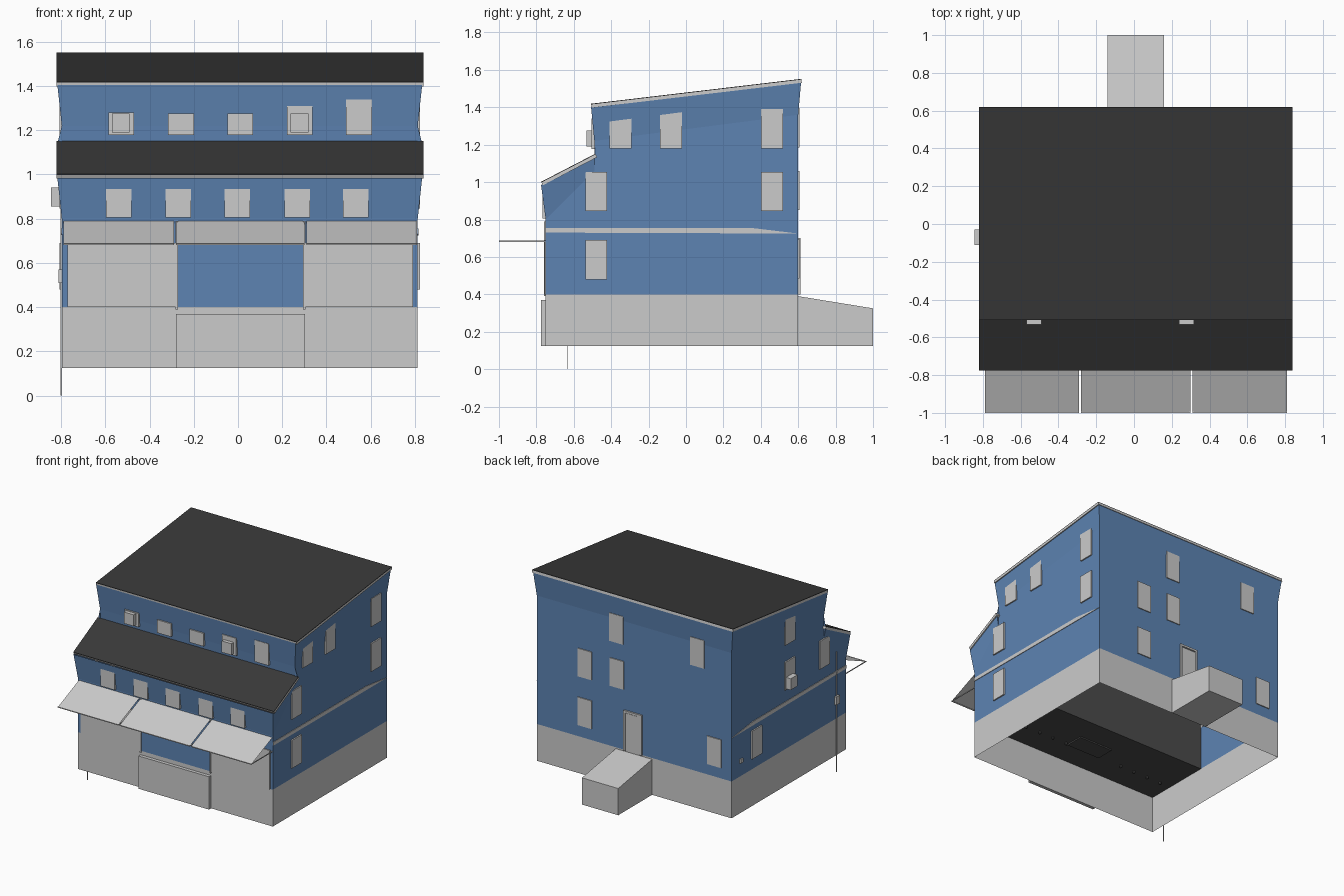
import bpy, bmesh
from mathutils import Vector

if "Cube" in bpy.data.objects:
    bpy.data.objects.remove(bpy.data.objects["Cube"])

XL, XR = -0.797, 0.813            # side walls
CX = (XL + XR) / 2
YF, YB = -0.75, 0.60              # front and back walls


def material(name, rgb):
    m = bpy.data.materials.new(name)
    m.diffuse_color = (*rgb, 1)
    m.use_nodes = True
    m.node_tree.nodes["Principled BSDF"].inputs["Base Color"].default_value = m.diffuse_color
    return m


BLUE = material("blue_paint", (0.11, 0.23, 0.45))
DARK = material("dark_roof", (0.04, 0.04, 0.04))
FLOOR = material("dark_floor", (0.07, 0.07, 0.07))


def mesh_object(name, verts, faces, mat=None, fix=True):
    bm = bmesh.new()
    vs = [bm.verts.new(v) for v in verts]
    for f in faces:
        bm.faces.new([vs[i] for i in f])
    if fix:
        bmesh.ops.recalc_face_normals(bm, faces=bm.faces)
    me = bpy.data.meshes.new(name)
    bm.to_mesh(me)
    bm.free()
    ob = bpy.data.objects.new(name, me)
    bpy.context.collection.objects.link(ob)
    if mat:
        me.materials.append(mat)
    return ob


def prism(name, outline, x0, x1, mat=None):
    """Closed y,z outline extruded along x."""
    n = len(outline)
    verts = [(x, y, z) for x in (x0, x1) for y, z in outline]
    faces = [(i, (i + 1) % n, n + (i + 1) % n, n + i) for i in range(n)]
    faces += [tuple(range(n)), tuple(range(n, 2 * n))]
    return mesh_object(name, verts, faces, mat)


def box(name, x0, x1, y0, y1, z0, z1, mat=None):
    return prism(name, [(y0, z0), (y1, z0), (y1, z1), (y0, z1)], x0, x1, mat)


# Blue shell: side outline (y, z, flare) lofted between both side walls
ring = [(YF, .40, 0), (YF, .80, 0), (-.775, .985, 1), (-.485, 1.14, 1), (-.49, 1.22, 0),
        (-.508, 1.405, 1), (.615, 1.532, 1), (YB, 1.36, 0), (YB, .40, 0), (-.49, 1.06, 0)]
verts = [(CX + s * (.805 + .02 * f), y, z) for s in (-1, 1) for y, z, f in ring]
side = [(0, 8, 7, 4, 9, 1), (7, 6, 5, 4), (1, 9, 3, 2), (9, 4, 3)]
faces = [(i, i + 1, i + 11, i + 10) for i in range(8) if i not in (2, 5)]
faces += side + [tuple(i + 10 for i in f) for f in side]
mesh_object("walls", verts, faces, BLUE)

# Foundation skirt, open at the bottom
corners = [(XL, YF), (XR, YF), (XR, YB), (XL, YB)]
verts = [(x, y, z) for z in (.125, .40) for x, y in corners]
mesh_object("foundation", verts, [(i, (i + 1) % 4, 4 + (i + 1) % 4, 4 + i) for i in range(4)])

# Shop room inside: floor and rear partition, with stool posts and a hatch below
mesh_object("shop_floor", [(XL, YF, .40), (XR, YF, .40), (XR, -.23, .40), (XL, -.23, .40)],
            [(0, 1, 2, 3)], FLOOR, False)
mesh_object("shop_partition", [(XL, -.23, .40), (XR, -.23, .40), (XR, -.23, .78), (XL, -.23, .78)],
            [(3, 2, 1, 0)], FLOOR, False)
for start in (-.70, .15):
    for i in range(4):
        x = start + .12 * i
        box("stool_post", x - .006, x + .006, -.556, -.544, .38, .47, FLOOR)
box("floor_hatch", -.15, .13, -.56, -.42, .39, .40, FLOOR)


# Roofs: pale slab with a thin dark covering
def roof(name, y0, z0, y1, z1):
    d = Vector((y1 - y0, z1 - z0)).normalized()
    n = Vector((-d.y, d.x))
    a, b = Vector((y0, z0)), Vector((y1, z1))
    t = .017
    prism(name + "_slab", [a - n * t, b - n * t, b, a], -.82, .84)
    prism(name + "_cover", [a, b, b + n * .004, a + n * .004], -.82, .84, DARK)


roof("upper_roof", -.507, 1.415, .617, 1.548)
roof("lower_roof", -.773, .998, -.483, 1.148)

# Windows
W, H, T = .058, .105, .010
for y, z in [(-.48, .585), (-.48, .95), (-.35, 1.285), (-.08, 1.285), (.46, .95), (.46, 1.285)]:
    box("right_window", XR - .01, XR + T, y - W, y + W, z - H, z + H)
for y, z in [(-.08, 1.285), (-.08, .95), (-.49, .95), (.31, .585)]:
    box("left_window", XL - T, XL + .01, y - W, y + W, z - H, z + H)
for x, z in [(.155, 1.29), (.415, .955), (.15, .955), (.415, .59), (-.515, 1.29), (-.655, .585)]:
    box("back_window", x - W, x + W, YB - .01, YB + .007, z - H, z + H)
for i, x in enumerate((-.54, -.27, -.003, .268, .533)):
    box("front_lower_window", x - W, x + W, -.768, -.74, .805, .94)
for x, top in [(-.528, 1.28), (-.258, 1.275), (.01, 1.275), (.28, 1.31), (.547, 1.34)]:
    box("front_upper_window", x - W, x + W, -.505, -.475, 1.178, top)

# Air conditioners
for x in (-.53, .278):
    box("front_cooler", x - .04, x + .04, -.532, -.48, 1.19, 1.275)
box("left_cooler", -.845, XL, -.11, -.03, .855, .94)

# Side bands with a tapered back end
band = [(YF, .73), (.60, .725), (.35, .755), (YF, .755)]
prism("right_band", band, XR - .002, XR + .004)
prism("left_band", band, XL - .004, XL + .002)

# Shop front: step, glazed panels and door posts
box("front_step", -.28, .303, -.775, YF, .125, .37)
for x0, x1 in ((-.772, -.282), (.305, .792)):
    box("shop_panel", x0, x1, -.757, YF, .40, .69)
for x in (-.277, .30):
    box("door_post", x - .006, x + .006, -.759, YF, .39, .79)

# Three awnings with thin level arms
for x0, x1 in ((-.79, -.29), (-.28, .30), (.31, .81)):
    mesh_object("awning", [(x0, -.998, .684), (x1, -.998, .684), (x1, YF, .79), (x0, YF, .79)],
                [(0, 1, 2, 3)], None, False)
    box("awning_bar", x0, x1, -1.0, -.994, .681, .687)
    for x in (x0, x1 - .005):
        box("awning_arm", x, x + .005, -.995, YF, .681, .687)

# Back door with frame, and sloping cellar entrance
box("back_door", -.045, .075, YB, YB + .006, .40, .68)
for x in (-.06, .075):
    box("door_frame_side", x, x + .015, YB, YB + .013, .40, .70)
box("door_frame_top", -.06, .09, YB, YB + .013, .685, .70)
prism("cellar_entrance", [(YB, .125), (1.0, .125), (1.0, .325), (YB, .39)], -.14, .16)

# Utility conduit, meter and vent on the left wall
box("conduit", XL - .006, XL, -.637, -.633, 0, .90)
box("meter", XL - .016, XL, -.655, -.615, .51, .57)
box("vent", XL - .01, XL, .475, .505, .50, .53)
